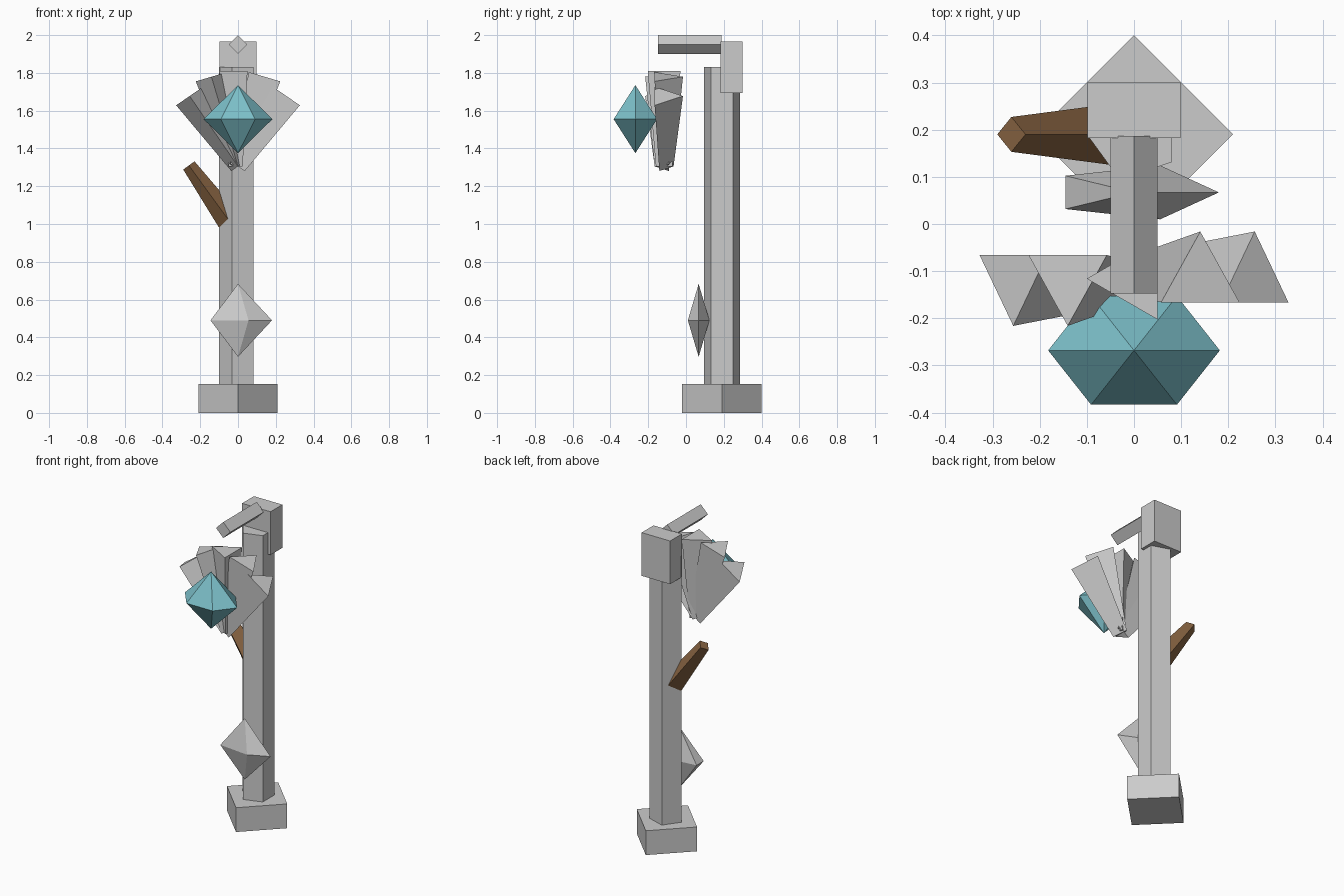
import bpy
from math import sin, cos, pi, radians
from mathutils import Vector

if "Cube" in bpy.data.objects:
    bpy.data.objects.remove(bpy.data.objects["Cube"])


def material(name, rgb):
    m = bpy.data.materials.new(name)
    m.diffuse_color = (*rgb, 1)
    m.use_nodes = True
    m.node_tree.nodes["Principled BSDF"].inputs["Base Color"].default_value = m.diffuse_color
    return m


def add(name, verts, faces, mat=None):
    me = bpy.data.meshes.new(name)
    me.from_pydata(verts, [], faces)
    ob = bpy.data.objects.new(name, me)
    bpy.context.collection.objects.link(ob)
    if mat:
        me.materials.append(mat)
    return ob


# tapered n-sided prism running between two points
def prism(name, n, r0, r1, start, end, phase, side, mat=None):
    start, end, u = Vector(start), Vector(end), Vector(side).normalized()
    v = (end - start).normalized().cross(u)
    verts = []
    for c, r in ((start, r0), (end, r1)):
        for i in range(n):
            a = radians(phase) + 2 * pi * i / n
            verts.append(c + r * (cos(a) * u + sin(a) * v))
    faces = [(i, (i + 1) % n, n + (i + 1) % n, n + i) for i in range(n)]
    faces += [tuple(range(n))[::-1], tuple(range(n, 2 * n))]
    return add(name, verts, faces, mat)


# n-sided double pyramid
def gem(name, n, centre, rx, ry, h, mat=None):
    x, y, z = centre
    verts = [(x + rx * cos(2 * pi * i / n), y + ry * sin(2 * pi * i / n), z) for i in range(n)]
    verts += [(x, y, z + h), (x, y, z - h)]
    faces = [(i, (i + 1) % n, n) for i in range(n)]
    faces += [((i + 1) % n, i, n + 1) for i in range(n)]
    return add(name, verts, faces, mat)


cyan = material("cyan", (0.2, 0.52, 0.58))
brown = material("brown", (0.25, 0.13, 0.055))
X = (1, 0, 0)

# base and post
prism("base", 4, 0.21, 0.21, (0, 0.19, 0), (0, 0.19, 0.153), 0, X)
prism("post", 5, 0.1, 0.1, (0, 0.19, 0.15), (0, 0.19, 1.83), 180, X)

# block and arm at the top
bpy.ops.mesh.primitive_cube_add(size=1, location=(0, 0.241, 1.83))
block = bpy.context.object
block.name = "top_block"
block.scale = (0.198, 0.118, 0.272)
prism("top_arm", 4, 0.05, 0.05, (0, 0.187, 1.95), (0, -0.147, 1.95), 0, X)

# side peg
prism("side_peg", 4, 0.065, 0.037, (-0.046, 0.19, 1.016), (-0.26, 0.19, 1.31), 0,
      (0.81, 0, 0.588), brown)

# gems
gem("large_gem", 6, (0, -0.268, 1.555), 0.182, 0.133, 0.18, cyan)
gem("small_gem", 5, (0, 0.067, 0.49), 0.18, 0.06, 0.193)

# fan of triangular blades: tilt, length, corner direction
for i, (tilt, length, phase) in enumerate(((-34.5, 0.452, 270), (-16.5, 0.495, 270),
                                           (0, 0.505, 180),
                                           (16.5, 0.495, 90), (34.5, 0.452, 90))):
    t = radians(tilt)
    foot = Vector((0, -0.116, 1.305))
    tip = foot + length * Vector((sin(t), 0, cos(t)))
    prism(f"fan_blade_{i + 1}", 3, 0.05, 0.1, foot, tip, phase, (cos(t), 0, -sin(t)))
